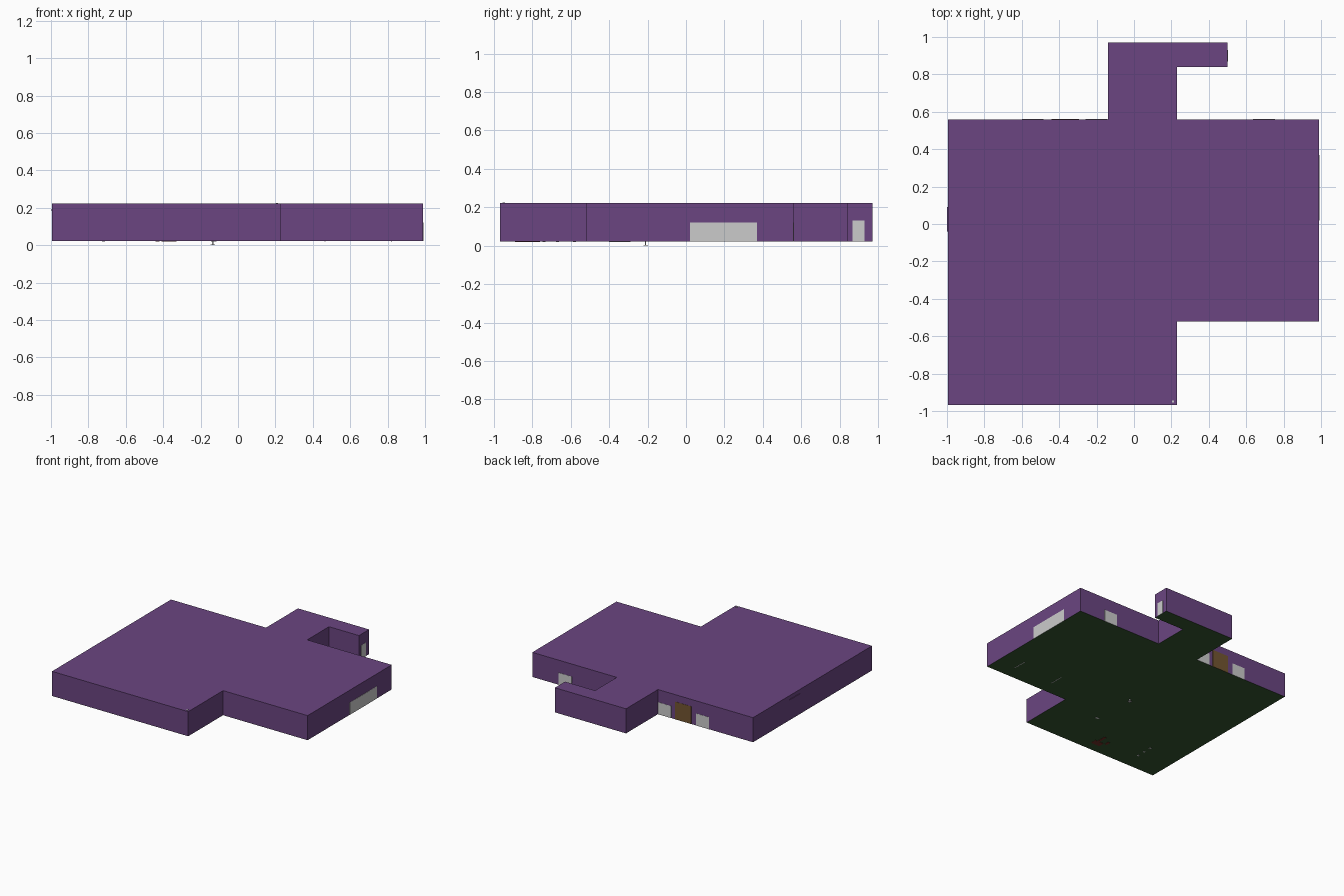
import bpy, bmesh

if "Cube" in bpy.data.objects:
    bpy.data.objects.remove(bpy.data.objects["Cube"])

Z0, Z1 = 0.022, 0.222
OUTLINE = [(-0.995, -0.968), (0.23, -0.968), (0.23, -0.52), (0.99, -0.52),
           (0.99, 0.56), (0.23, 0.56), (0.23, 0.84), (0.5, 0.84),
           (0.5, 0.97), (-0.14, 0.97), (-0.14, 0.56), (-0.995, 0.56)]


def material(name, color):
    m = bpy.data.materials.new(name)
    m.diffuse_color = (*color, 1)
    m.use_nodes = True
    m.node_tree.nodes["Principled BSDF"].inputs["Base Color"].default_value = m.diffuse_color
    return m


purple = material("purple_wall", (0.145, 0.06, 0.22))
green = material("green_floor", (0.035, 0.09, 0.03))
brown = material("brown_door", (0.17, 0.09, 0.03))
red = material("red_fabric", (0.16, 0.03, 0.02))


def finish(name, bm, mat=None):
    me = bpy.data.meshes.new(name)
    bm.to_mesh(me)
    bm.free()
    ob = bpy.data.objects.new(name, me)
    bpy.context.collection.objects.link(ob)
    if mat:
        me.materials.append(mat)
    return ob


def slab(name, z0, z1, mat):
    bm = bmesh.new()
    f = bm.faces.new([bm.verts.new((x, y, z0)) for x, y in OUTLINE])
    ext = bmesh.ops.extrude_face_region(bm, geom=[f])["geom"]
    bmesh.ops.translate(bm, vec=(0, 0, z1 - z0),
                        verts=[v for v in ext if isinstance(v, bmesh.types.BMVert)])
    bmesh.ops.recalc_face_normals(bm, faces=bm.faces[:])
    return finish(name, bm, mat)


def box(name, x, y, z, mat=None):
    bm = bmesh.new()
    bmesh.ops.create_cube(bm, size=1)
    for v in bm.verts:
        v.co = [(r[0] + r[1]) / 2 + c * (r[1] - r[0]) for r, c in zip((x, y, z), v.co)]
    return finish(name, bm, mat)


# building body and floor
slab("building_walls_and_roof", Z0 + 0.001, Z1, purple)
slab("floor", Z0, Z0 + 0.001, green)

# windows and doors, flush with the walls
T = 0.0015
for name, x0, x1, top, mat in [("back_window_a", -0.26, -0.142, 0.12, None),
                               ("back_door", -0.44, -0.295, 0.165, brown),
                               ("back_window_b", -0.60, -0.485, 0.12, None),
                               ("back_window_c", 0.635, 0.755, 0.12, None)]:
    box(name, (x0, x1), (0.56 - T, 0.56 + T), (Z0, top), mat)
box("side_window", (0.99 - T, 0.99 + T), (0.02, 0.37), (Z0, 0.122))
box("porch_door", (0.5 - T, 0.5 + T), (0.868, 0.93), (Z0, 0.132))

# furniture feet showing through the floor
F = (Z0 - T, Z0 + T)
for i, y in enumerate((-0.81, -0.74, -0.67)):
    box(f"stool_foot_{i}", (-0.728, -0.712), (y - 0.008, y + 0.008), F)
box("table_foot", (-0.145, -0.115), (-0.588, -0.572), F)
for i, x in enumerate((0.82, 0.465)):
    box(f"shelf_foot_{i}", (x - 0.003, x + 0.003), (-0.40, -0.29), F)
box("sofa_base", (-0.41, -0.33), (-0.89, -0.84), F, red)
box("sofa_arm", (-0.37, -0.35), (-0.84, -0.76), F, red)
box("sofa_side", (-0.44, -0.42), (-0.84, -0.80), F, red)

# small drain under the floor, roof vent and wall trims
box("drain_pipe", (-0.138, -0.132), (-0.213, -0.207), (0.004, Z0))
box("drain_cap", (-0.147, -0.123), (-0.222, -0.198), (0, 0.004))
box("roof_vent", (0.202, 0.214), (-0.955, -0.943), (Z1, Z1 + 0.003))
box("left_trim", (-1.0, -0.995), (-0.04, 0.09), (0.185, 0.19), purple)
